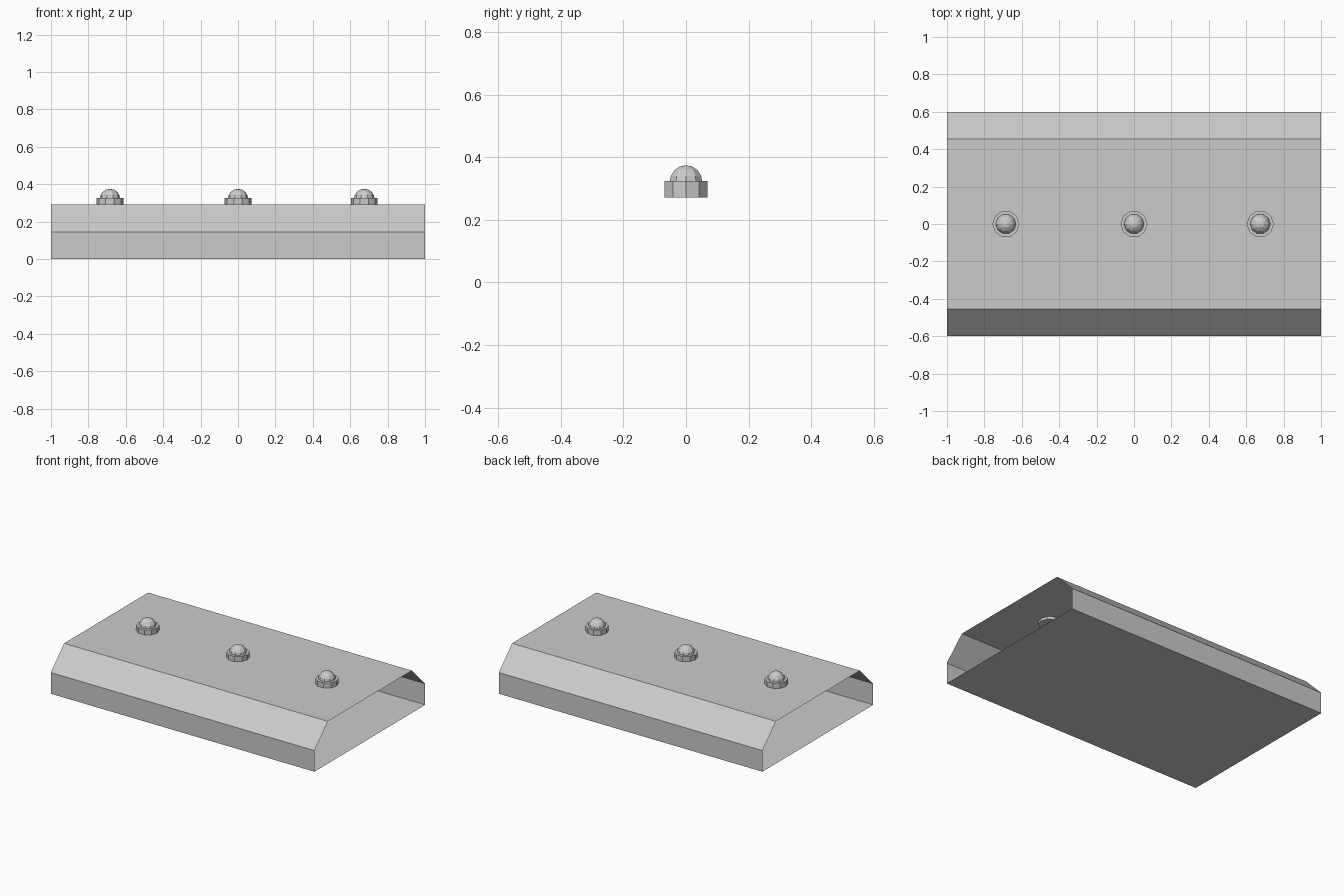
import bpy, bmesh, math
from mathutils import Matrix

if "Cube" in bpy.data.objects:
    bpy.data.objects.remove(bpy.data.objects["Cube"])


def make_object(name, bm):
    mesh = bpy.data.meshes.new(name)
    bm.to_mesh(mesh)
    bm.free()
    obj = bpy.data.objects.new(name, mesh)
    bpy.context.collection.objects.link(obj)
    return obj


# Thin open-ended housing: chamfered profile swept along x
def housing():
    half = [(0.6, 0.0), (0.6, 0.145), (0.455, 0.29)]
    profile = half + [(-y, z) for y, z in reversed(half)]
    bm = bmesh.new()
    rows = [[bm.verts.new((x, y, z)) for y, z in profile] for x in (-1, 1)]
    n = len(profile)
    for i in range(n):
        j = (i + 1) % n
        bm.faces.new((rows[0][i], rows[1][i], rows[1][j], rows[0][j]))
    bmesh.ops.recalc_face_normals(bm, faces=bm.faces)
    return make_object("housing", bm)


# Domed bolt: ten-sided collar with a faceted half-sphere on top
def bolt(name, x):
    bm = bmesh.new()
    bmesh.ops.create_cone(bm, cap_ends=True, segments=10, radius1=0.072,
                          radius2=0.072, depth=0.053,
                          matrix=Matrix.Translation((0, 0, 0.2985)))
    dome = bmesh.ops.create_uvsphere(bm, u_segments=10, v_segments=8, radius=0.055,
                                     matrix=Matrix.Translation((0, 0, 0.32)))
    low = [v for v in dome["verts"] if v.co.z < 0.315]
    bmesh.ops.delete(bm, geom=low, context='VERTS')
    # Facet corners lie on the x axis
    bmesh.ops.rotate(bm, verts=bm.verts, cent=(0, 0, 0),
                     matrix=Matrix.Rotation(math.pi / 2, 3, 'Z'))
    obj = make_object(name, bm)
    obj.location.x = x
    return obj


housing()
for name, x in (("left_bolt", -0.685), ("middle_bolt", 0.0), ("right_bolt", 0.675)):
    bolt(name, x)
